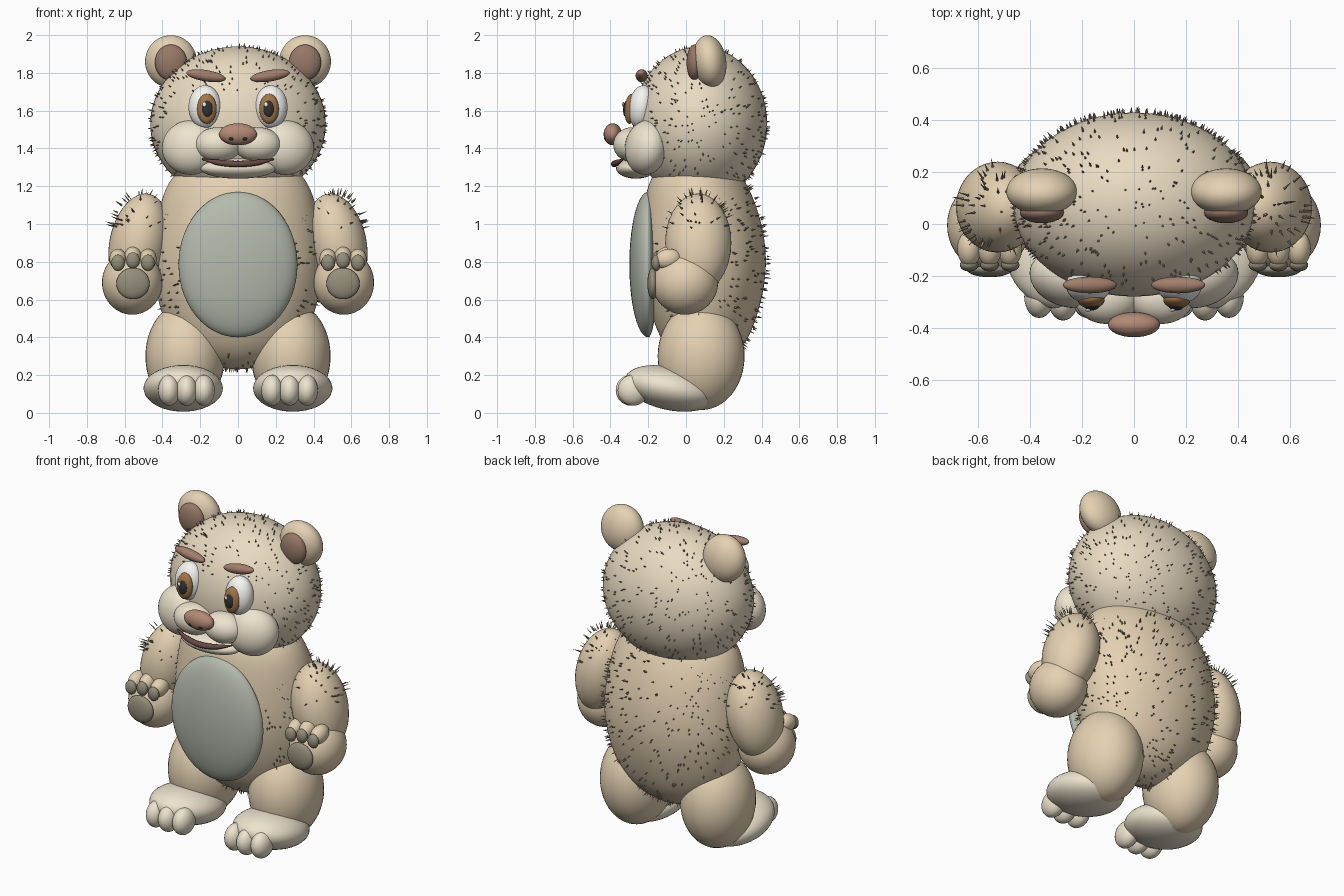
import bpy, bmesh, math, random
from mathutils import Vector, Matrix, Euler

if "Cube" in bpy.data.objects:
    bpy.data.objects.remove(bpy.data.objects["Cube"])

random.seed(4)
PALETTE = {
    "fur": (0.78, 0.64, 0.45), "head_fur": (0.82, 0.71, 0.54), "pale": (0.85, 0.77, 0.62),
    "belly": (0.46, 0.49, 0.42), "pad": (0.30, 0.27, 0.20), "nose": (0.45, 0.25, 0.18),
    "inner_ear": (0.31, 0.19, 0.14), "brow": (0.36, 0.21, 0.15), "white": (0.93, 0.92, 0.88),
    "iris": (0.36, 0.18, 0.07), "black": (0.03, 0.03, 0.03), "mouth": (0.14, 0.07, 0.06),
    "tuft": (0.36, 0.28, 0.20)}
MATS = {}
for key, rgb in PALETTE.items():
    MATS[key] = bpy.data.materials.new(key)
    MATS[key].diffuse_color = (*rgb, 1)


def finish(name, bm, mat, smooth=True):
    mesh = bpy.data.meshes.new(name)
    bmesh.ops.recalc_face_normals(bm, faces=bm.faces[:])
    for f in bm.faces:
        f.smooth = smooth
    bm.to_mesh(mesh)
    bm.free()
    mesh.materials.append(MATS[mat])
    obj = bpy.data.objects.new(name, mesh)
    bpy.context.collection.objects.link(obj)
    return obj


def blob(name, loc, radii, mat, rot=(0, 0, 0), seg=40, flatten=1.0):
    """Ellipsoid; rotation in degrees; flatten squashes its rear half."""
    bm = bmesh.new()
    bmesh.ops.create_uvsphere(bm, u_segments=seg, v_segments=seg * 3 // 5, radius=1)
    for v in bm.verts:
        if v.co.y > 0:
            v.co.y *= flatten
    turn = Euler([math.radians(a) for a in rot]).to_matrix().to_4x4()
    bm.transform(Matrix.Translation(loc) @ turn @ Matrix.Diagonal((*radii, 1)))
    return finish(name, bm, mat)


def pair(name, loc, radii, mat, rot=(0, 0, 0), seg=40):
    """Ellipsoid on the +x side and its mirror image."""
    blob("left_" + name, loc, radii, mat, rot, seg)
    blob("right_" + name, (-loc[0], loc[1], loc[2]), radii, mat, (rot[0], -rot[1], -rot[2]), seg)


def tufts(name, loc, radii, count, length, keep=lambda p: True):
    """Short fur spikes scattered over an ellipsoid."""
    bm = bmesh.new()
    made = 0
    while made < count:
        d = Vector([random.gauss(0, 1) for _ in range(3)]).normalized()
        p = Vector(loc) + Vector([d[i] * radii[i] for i in range(3)])
        if not keep(p):
            continue
        n = Vector([d[i] / radii[i] for i in range(3)]).normalized()
        h = length * random.uniform(0.7, 1.2)
        m = Matrix.Translation(p + n * h * 0.35) @ n.to_track_quat('Z', 'Y').to_matrix().to_4x4()
        bmesh.ops.create_cone(bm, cap_ends=True, segments=4, radius1=0.005, radius2=0.0005,
                              depth=h, matrix=m)
        made += 1
    finish(name, bm, "tuft", False)


# Torso: lofted oval rings (z, half width, front y, back y)
RINGS = [(0.23, 0.04, 0.06, 0.12), (0.25, 0.14, 0.00, 0.19), (0.30, 0.25, -0.07, 0.26),
         (0.38, 0.335, -0.13, 0.325), (0.50, 0.40, -0.18, 0.375), (0.65, 0.44, -0.22, 0.415),
         (0.80, 0.455, -0.24, 0.43), (0.95, 0.44, -0.24, 0.415), (1.08, 0.42, -0.225, 0.38),
         (1.18, 0.39, -0.21, 0.34), (1.26, 0.345, -0.18, 0.295), (1.33, 0.25, -0.11, 0.22)]
bm = bmesh.new()
loops = []
for z, rx, y0, y1 in RINGS:
    cy, ry = (y0 + y1) / 2, (y1 - y0) / 2
    loops.append([bm.verts.new((rx * math.cos(a), cy + ry * math.sin(a), z))
                  for a in [math.tau * i / 32 for i in range(32)]])
for lo, hi in zip(loops, loops[1:]):
    for i in range(32):
        bm.faces.new((lo[i], lo[i - 1], hi[i - 1], hi[i]))
bm.faces.new(loops[0])
bm.faces.new(loops[-1])
torso = finish("torso", bm, "fur")
torso.modifiers.new("smooth", 'SUBSURF').levels = 2
torso.modifiers["smooth"].render_levels = 2
blob("belly_patch", (0, -0.20, 0.785), (0.315, 0.10, 0.385), "belly", seg=48, flatten=0.5)

# Head and ears
HEAD, HEAD_R = (0, 0.075, 1.53), (0.465, 0.355, 0.41)
blob("head", HEAD, HEAD_R, "head_fur", seg=56)
pair("ear", (0.355, 0.125, 1.86), (0.137, 0.088, 0.14), "fur", (8, 0, 0))
pair("inner_ear", (0.355, 0.045, 1.855), (0.085, 0.042, 0.095), "inner_ear")

# Eyes and brows
pair("eyeball", (0.175, -0.235, 1.62), (0.087, 0.07, 0.115), "white", (-8, 0, 0))
pair("iris", (0.165, -0.293, 1.61), (0.052, 0.032, 0.08), "iris", (-5, 0, 0), 28)
pair("pupil", (0.163, -0.312, 1.61), (0.031, 0.021, 0.047), "black", (-5, 0, 0), 24)
for x in (-0.178, 0.148):
    blob("eye_glint", (x, -0.332, 1.633), (0.011, 0.006, 0.013), "white", seg=16)
pair("brow", (0.17, -0.235, 1.785), (0.105, 0.032, 0.03), "brow", (0, -9, 0), 28)

# Cheeks, muzzle, nose, mouth
pair("cheek", (0.25, -0.21, 1.405), (0.155, 0.11, 0.145), "pale", (-8, 0, 15))
pair("muzzle", (0.105, -0.285, 1.42), (0.125, 0.10, 0.092), "pale")
blob("chin", (0, -0.265, 1.295), (0.20, 0.105, 0.055), "pale")
blob("nose", (0, -0.388, 1.475), (0.10, 0.048, 0.058), "nose")
pair("nostril", (0.035, -0.425, 1.452), (0.013, 0.008, 0.01), "black", seg=16)
curve = bpy.data.curves.new("mouth", 'CURVE')
curve.dimensions = '3D'
curve.bevel_depth = 0.016
curve.bevel_resolution = 3
curve.use_fill_caps = True
line = curve.splines.new('BEZIER')
path = [(-0.19, -0.33, 1.343, 0.25), (-0.10, -0.365, 1.325, 1), (0, -0.38, 1.318, 1.1),
        (0.10, -0.365, 1.325, 1), (0.19, -0.33, 1.343, 0.25)]
line.bezier_points.add(len(path) - 1)
for p, (x, y, z, r) in zip(line.bezier_points, path):
    p.co, p.radius = (x, y, z), r
    p.handle_left_type = p.handle_right_type = 'AUTO'
curve.materials.append(MATS["mouth"])
bpy.context.collection.objects.link(bpy.data.objects.new("mouth", curve))

# Arms, hands, fingers and pads
pair("upper_arm", (0.525, 0.065, 0.90), (0.155, 0.175, 0.265), "fur", (0, -12, 0))
pair("hand", (0.56, -0.005, 0.69), (0.16, 0.175, 0.17), "fur")
pair("palm_pad", (0.556, -0.175, 0.685), (0.088, 0.03, 0.083), "pad", seg=28)
for dx, dz in ((-0.079, 0), (0, 0.012), (0.079, 0)):
    pair("finger", (0.556 + dx, -0.095, 0.815 + dz), (0.046, 0.07, 0.053), "fur", (12, 0, 0), 24)
    pair("finger_pad", (0.556 + dx, -0.158, 0.795 + dz), (0.036, 0.025, 0.043), "pad", seg=20)

# Legs, feet and toes
pair("leg", (0.28, 0.08, 0.30), (0.21, 0.23, 0.285), "fur")
pair("foot", (0.29, -0.085, 0.13), (0.21, 0.245, 0.115), "pale", (-12, 0, 0))
for dx, y in ((-0.092, -0.28), (0, -0.29), (0.092, -0.28)):
    pair("toe", (0.273 + dx, y, 0.12), (0.058, 0.082, 0.082), "pale", seg=28)

# Fur tufts
tufts("head_tufts", HEAD, HEAD_R, 520, 0.022,
      lambda p: p.z > 1.22 and not (p.y < -0.1 and p.z < 1.7 and abs(p.x) < 0.3))
tufts("torso_tufts", (0, 0.095, 0.80), (0.455, 0.337, 0.57), 560, 0.025,
      lambda p: p.z < 1.2 and not (p.y < -0.08 and abs(p.x) < 0.3))
for side, name in ((1, "left"), (-1, "right")):
    tufts(name + "_arm_tufts", (side * 0.52, 0.065, 0.90), (0.155, 0.175, 0.265), 60, 0.04,
          lambda p: p.z > 0.98)

for m in bpy.data.materials:
    if m.users and not m.is_grease_pencil:
        m.use_nodes = True
        m.node_tree.nodes["Principled BSDF"].inputs["Base Color"].default_value = m.diffuse_color
